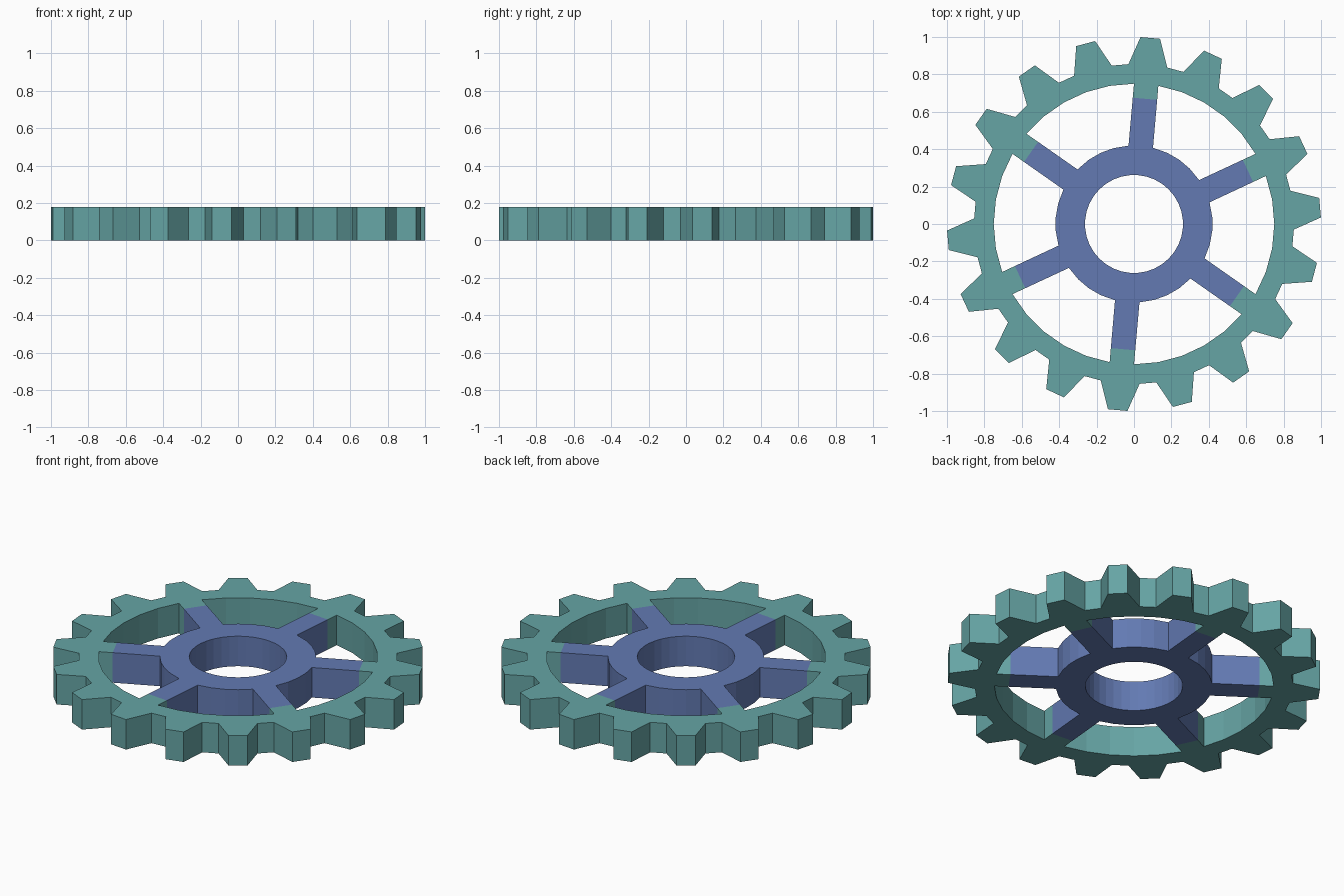
import bpy, bmesh, math

if "Cube" in bpy.data.objects:
    bpy.data.objects.remove(bpy.data.objects["Cube"])

HEIGHT = 0.178
TIP, ROOT, RIM_IN = 1.0, 0.855, 0.75
HUB_OUT, HUB_IN = 0.42, 0.262
SEAM = 0.672          # distance along each spoke where the colour changes
HALF = 0.0655         # half width of a spoke


def pt(r, deg):
    a = math.radians(deg)
    return (r * math.cos(a), r * math.sin(a))


def seam(c, side):
    # point on the colour seam of the spoke pointing at angle c
    a = math.radians(c)
    return (SEAM * math.cos(a) - side * HALF * math.sin(a),
            SEAM * math.sin(a) + side * HALF * math.cos(a))


def material(name, rgb):
    m = bpy.data.materials.new(name)
    m.diffuse_color = (*rgb, 1)
    m.use_nodes = True
    m.node_tree.nodes["Principled BSDF"].inputs["Base Color"].default_value = m.diffuse_color
    return m


def plate(name, polys, mat):
    # join flat polygons, extrude them upward and leave the seam ends open
    bm = bmesh.new()
    for poly in polys:
        bm.faces.new([bm.verts.new((x, y, 0)) for x, y in poly])
    bmesh.ops.remove_doubles(bm, verts=bm.verts[:], dist=1e-4)
    bottom = bm.faces[:]
    ext = bmesh.ops.extrude_face_region(bm, geom=bottom, use_keep_orig=True)
    top = [v for v in ext["geom"] if isinstance(v, bmesh.types.BMVert)]
    bmesh.ops.translate(bm, verts=top, vec=(0, 0, HEIGHT))
    bmesh.ops.recalc_face_normals(bm, faces=bm.faces[:])
    ends = [f for f in bm.faces if abs(f.normal.z) < 0.5
            and abs(f.calc_center_median().xy.length - SEAM) < 0.002]
    bmesh.ops.delete(bm, geom=ends, context='FACES')
    me = bpy.data.meshes.new(name)
    bm.to_mesh(me)
    bm.free()
    me.materials.append(mat)
    ob = bpy.data.objects.new(name, me)
    bpy.context.collection.objects.link(ob)
    return ob


teal = material("teal", (0.133, 0.376, 0.376))
blue = material("slate_blue", (0.125, 0.195, 0.45))

# Toothed rim: 18 teeth, with a short stub at the outer end of each spoke
rim = []
for k in range(18):
    a = 20 * k
    rim.append([pt(RIM_IN, a), pt(ROOT, a - 2), pt(TIP, a + 2), pt(TIP, a + 8),
                pt(ROOT, a + 12), pt(RIM_IN, a + 10)])
    rim.append([pt(RIM_IN, a + 10), pt(ROOT, a + 12), pt(ROOT, a + 18), pt(RIM_IN, a + 20)])
    if k % 3 == 1:
        rim.append([pt(RIM_IN, a), pt(RIM_IN, a + 10), seam(a + 5, 1), seam(a + 5, -1)])
plate("toothed_rim", rim, teal)

# Hub ring with six spokes
hub = []
for k in range(6):
    c = 25 + 60 * k
    hub.append([pt(HUB_IN, c - 10), pt(HUB_OUT, c - 9), pt(HUB_OUT, c + 9),
                pt(HUB_IN, c + 10), pt(HUB_IN, c)])
    hub.append([pt(HUB_OUT, c - 9), seam(c, -1), seam(c, 1), pt(HUB_OUT, c + 9)])
    outer = [9, 20, 30, 40, 51]
    inner = [10, 20, 30, 40, 50]
    for i in range(4):
        hub.append([pt(HUB_IN, c + inner[i]), pt(HUB_OUT, c + outer[i]),
                    pt(HUB_OUT, c + outer[i + 1]), pt(HUB_IN, c + inner[i + 1])])
plate("hub_and_spokes", hub, blue)
